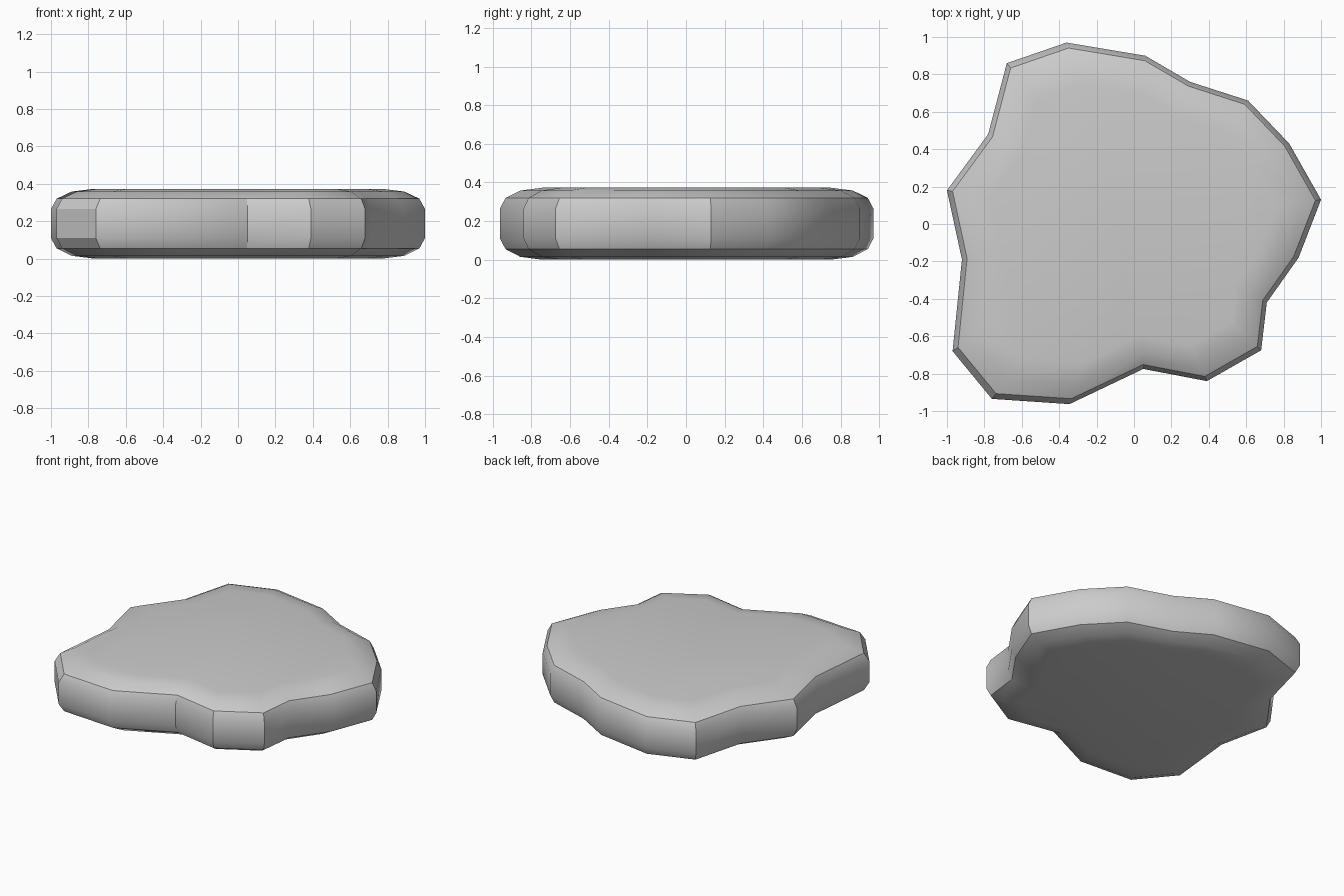
import bpy, bmesh, math

if "Cube" in bpy.data.objects:
    bpy.data.objects.remove(bpy.data.objects["Cube"])

# Irregular stone outline at its widest, counter-clockwise
outline = [(1.0, 0.13), (0.83, 0.43), (0.61, 0.66), (0.30, 0.76), (0.06, 0.90),
           (-0.36, 0.97), (-0.68, 0.86), (-0.78, 0.48), (-1.0, 0.18),
           (-0.92, -0.19), (-0.97, -0.68), (-0.76, -0.935), (-0.345, -0.963),
           (0.05, -0.775), (0.39, -0.84), (0.68, -0.675), (0.71, -0.42), (0.88, -0.18)]

# Rounded edge profile: (scale, height), bottom to top
profile = [(0.77, 0.0), (0.89, 0.015), (0.97, 0.055), (1.0, 0.11),
           (1.0, 0.265), (0.97, 0.32), (0.89, 0.358), (0.77, 0.373)]

# Loft the outline through the profile and cap both ends
bm = bmesh.new()
rings = [[bm.verts.new((x * s, y * s, z)) for x, y in outline] for s, z in profile]
n = len(outline)
for low, high in zip(rings, rings[1:]):
    for i in range(n):
        j = (i + 1) % n
        bm.faces.new((low[i], low[j], high[j], high[i]))
bm.faces.new(rings[-1])
bm.faces.new(rings[0][::-1])
bmesh.ops.recalc_face_normals(bm, faces=bm.faces)

mesh = bpy.data.meshes.new("flat_stone")
bm.to_mesh(mesh)
bm.free()
stone = bpy.data.objects.new("flat_stone", mesh)
bpy.context.collection.objects.link(stone)

# Smooth shading, sharp at the rim
bpy.context.view_layer.objects.active = stone
stone.select_set(True)
bpy.ops.object.shade_smooth_by_angle(angle=math.radians(32))
